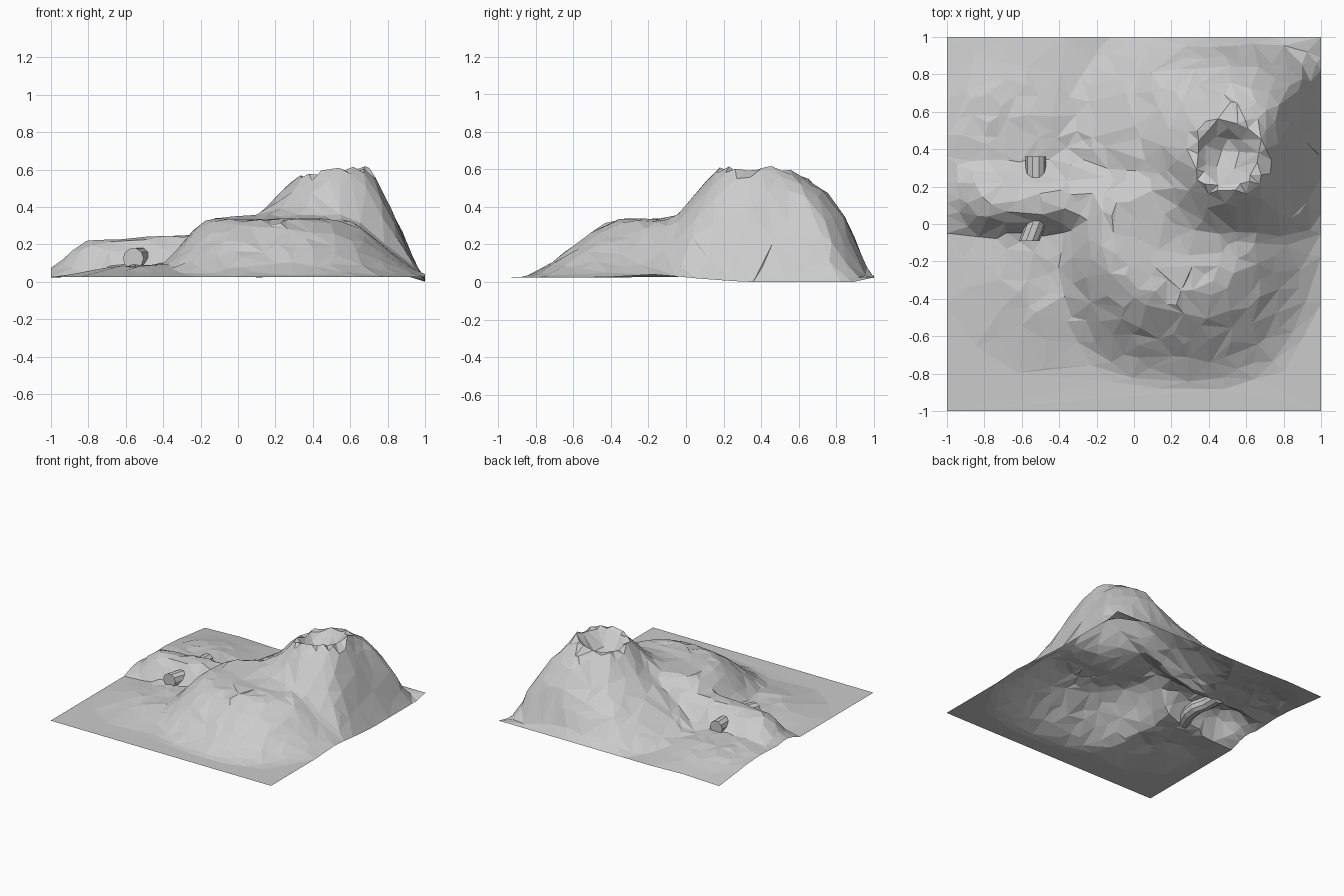
import bpy, bmesh, math, random
from mathutils import Vector

if "Cube" in bpy.data.objects:
    bpy.data.objects.remove(bpy.data.objects["Cube"])

random.seed(4)
BASE = 0.025


def ramp(v, a, b):
    # smooth 0..1 step between a and b (works in either direction)
    t = max(0.0, min(1.0, (v - a) / (b - a)))
    return t * t * (3 - 2 * t)


def linear(pts, t):
    # height from a short profile of (t, z) points
    for (a, za), (b, zb) in zip(pts, pts[1:]):
        if t <= b:
            return za + (zb - za) * max(0, t - a) / (b - a)
    return pts[-1][1]


def around(values, ang):
    # blend 8 values set at E, NE, N, NW, W, SW, S, SE
    f = (ang / (math.pi / 4)) % 8
    i = int(f) % 8
    return values[i] + (values[(i + 1) % 8] - values[i]) * (f - int(f))


def polar(x, y, cx, cy):
    return math.hypot(x - cx, y - cy), math.atan2(y - cy, x - cx)


# volcano slope profiles: steep convex on east/north, flared on west
STEEP = [(0, .575), (.2, .49), (.4, .37), (.7, .165), (.9, .045), (1, 0)]
FLARE = [(0, .56), (.07, .48), (.2, .37), (.33, .29), (.53, .2), (.75, .1), (1, 0)]
BACK = [(0, .565), (.4, .47), (.67, .32), (.8, .19), (.93, .05), (1, 0)]


def volcano(x, y):
    r, a = polar(x, y, .5, .37)
    foot = around([.49, .69, .62, .86, .95, .8, .6, .66], a)
    # keep the foot inside the sheet
    foot = min(foot, .49 / max(math.cos(a), .01), .62 / max(math.sin(a), .01))
    t = max(0, (r - .2) / (foot - .2))
    w = max(0, -math.cos(a)) ** .8
    n = max(0, math.sin(a)) ** 2 * (1 - w)
    return w * linear(FLARE, t) + n * linear(BACK, t) + (1 - w - n) * linear(STEEP, t)


def front_hill(x, y):
    r, a = polar(x, y, .15, -.15)
    top = around([.38, .35, .3, .35, .28, .2, .15, .25], a)
    foot = around([.92, .8, .6, .6, .66, .74, .73, .9], a)
    return .308 * (1 - ramp(r, top, foot))


def ridge(x, y):
    # steep south face, slightly bowed; softer north face
    bow = .04 * ramp(x, -.65, -1)
    side = ramp(y, -.13 + bow, .08 + bow) * ramp(y, .42, .17)
    top = .195 + .025 * ramp(x, -.7, -.35)
    return top * side * (.2 + .8 * ramp(x, -1.03, -.79)) * ramp(x, .3, -.1)


def mound(x, y, cx, cy, r, h):
    return h * (1 - ramp(math.hypot(x - cx, y - cy), r * .2, r))


def height(x, y):
    parts = [volcano(x, y), front_hill(x, y), ridge(x, y),
             mound(x, y, -.45, -.25, .6, .06), mound(x, y, -.65, .45, .65, .075)]
    h = sum(max(p, 0) ** 5 for p in parts) ** .2
    # crater bowl, rim slightly higher on the east
    r, a = polar(x, y, .5, .37)
    h -= .13 * (1 - ramp(r, .05, .2))
    h += .02 * math.cos(a) * ramp(r, .05, .15) * ramp(r, .3, .2)
    # uneven ground, only where raised
    h += random.uniform(-.007, .007) * min(1, h / .06)
    # dipped east edge
    h -= .025 * ramp(x, .93, 1) * ramp(y, -.1, .4) * ramp(y, 1, .88)
    return max(0, BASE + h)


# terrain sheet, triangulated then reduced to irregular facets
N = 36
bm = bmesh.new()
bmesh.ops.create_grid(bm, x_segments=N, y_segments=N, size=1)
for v in bm.verts:
    if not v.is_boundary:
        v.co.x += random.uniform(-.017, .017)
        v.co.y += random.uniform(-.017, .017)
    v.co.z = height(v.co.x, v.co.y)
bmesh.ops.triangulate(bm, faces=bm.faces)
mesh = bpy.data.meshes.new("terrain")
bm.to_mesh(mesh)
bm.free()
terrain = bpy.data.objects.new("terrain", mesh)
bpy.context.collection.objects.link(terrain)
dec = terrain.modifiers.new("facets", 'DECIMATE')
dec.ratio = .3

# gently bent pipe running through the ridge
PATH = [(-.56, -.09, .125), (-.51, .04, .128), (-.5, .14, .13),
        (-.525, .24, .13), (-.525, .36, .13)]
SIDES, RADIUS = 10, .055
bm = bmesh.new()
rings = []
for p in PATH:
    rings.append([bm.verts.new(Vector(p) + RADIUS * Vector(
        (math.cos(2 * math.pi * i / SIDES), 0, math.sin(2 * math.pi * i / SIDES))))
        for i in range(SIDES)])
for a, b in zip(rings, rings[1:]):
    for i in range(SIDES):
        j = (i + 1) % SIDES
        bm.faces.new((a[i], a[j], b[j], b[i]))
bm.faces.new(rings[0])
bm.faces.new(rings[-1])
bmesh.ops.recalc_face_normals(bm, faces=bm.faces)
mesh = bpy.data.meshes.new("tunnel_pipe")
bm.to_mesh(mesh)
bm.free()
pipe = bpy.data.objects.new("tunnel_pipe", mesh)
bpy.context.collection.objects.link(pipe)
